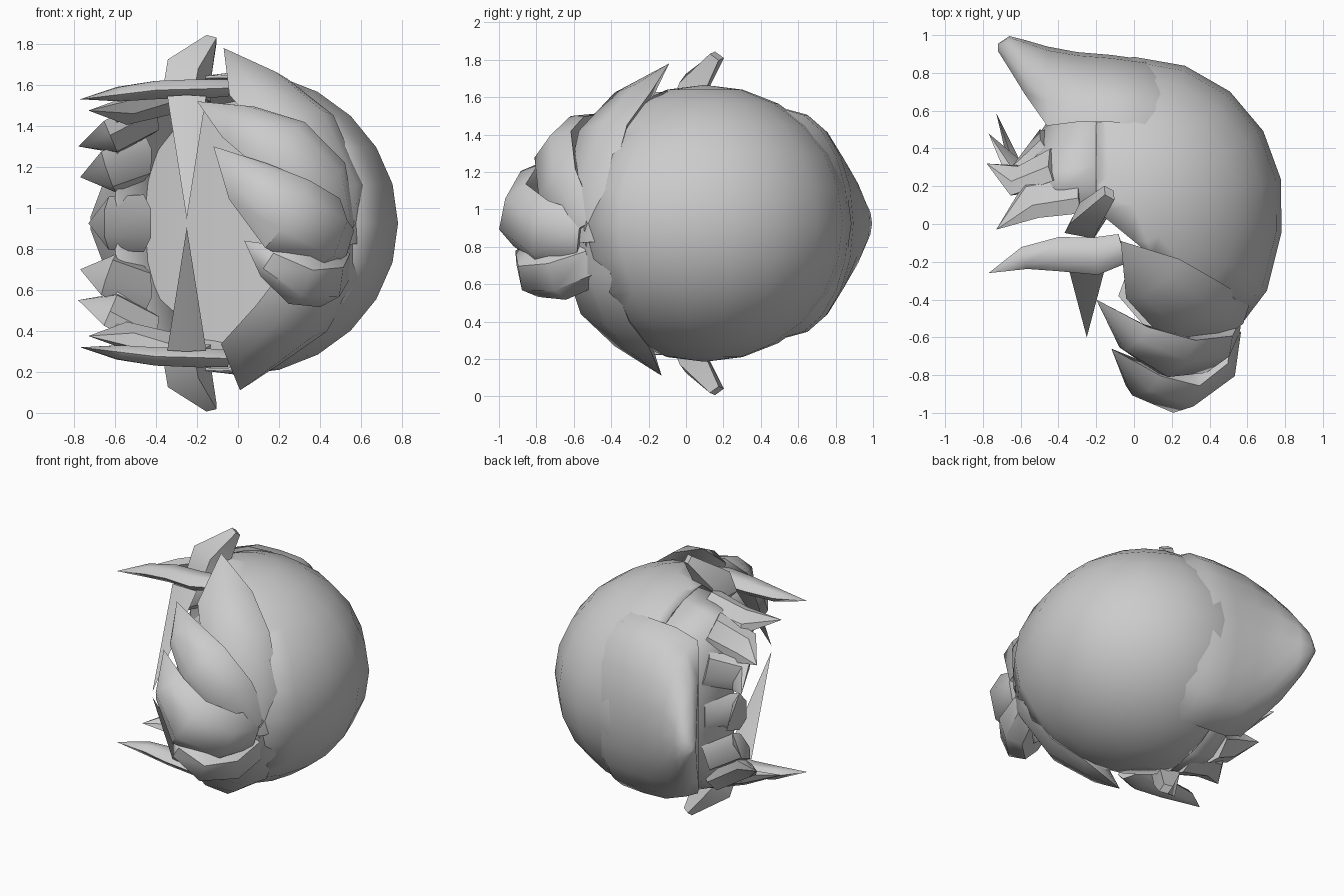
import bpy, bmesh, math
from mathutils import Vector

if "Cube" in bpy.data.objects:
    bpy.data.objects.remove(bpy.data.objects["Cube"])

ZC = 0.925                                   # mirror plane of the hair
C = Vector((0.0, 0.1, ZC))                   # skull centre
R = Vector((0.79, 0.785, 0.74))              # skull radii

mat = bpy.data.materials.new("hair_grey")
mat.diffuse_color = (0.6, 0.6, 0.6, 1)
mat.use_nodes = True
mat.node_tree.nodes["Principled BSDF"].inputs["Base Color"].default_value = mat.diffuse_color


def finish(name, bm, angle=50):
    bmesh.ops.recalc_face_normals(bm, faces=bm.faces)
    me = bpy.data.meshes.new(name)
    bm.to_mesh(me)
    bm.free()
    me.materials.append(mat)
    ob = bpy.data.objects.new(name, me)
    bpy.context.collection.objects.link(ob)
    bpy.ops.object.select_all(action='DESELECT')
    ob.select_set(True)
    bpy.context.view_layer.objects.active = ob
    bpy.ops.object.shade_smooth_by_angle(angle=math.radians(angle))
    return ob


def lock(name, pts, widths, thick, n=6, normal=None, angle=50):
    """Tapered hair lock along pts; width lies across the head surface."""
    bm = bmesh.new()
    P = [Vector(p) for p in pts]
    rings = []
    for i, p in enumerate(P):
        t = (P[min(i + 1, len(P) - 1)] - P[max(i - 1, 0)]).normalized()
        out = Vector(normal) if normal else p - C
        side = t.cross(out).normalized()
        out = side.cross(t).normalized()
        if widths[i] == 0:
            rings.append([bm.verts.new(p)])
            continue
        k = thick * (0.35 + 0.65 * widths[i] / max(widths))
        rings.append([bm.verts.new(p + side * widths[i] * math.cos(2 * math.pi * j / n)
                                   + out * k * math.sin(2 * math.pi * j / n))
                      for j in range(n)])
    for a, b in zip(rings, rings[1:]):
        for j in range(n):
            q = [a[j % len(a)], a[(j + 1) % n % len(a)],
                 b[(j + 1) % n % len(b)], b[j % len(b)]]
            bm.faces.new(list(dict.fromkeys(q)))
    for r in (rings[0], rings[-1]):
        if len(r) > 2:
            bm.faces.new(r)
    return finish(name, bm, angle)


def half_rings(name, sections, closed, n=10):
    """Loft of half-round sections (x, inner y, outer y, half width)."""
    bm = bmesh.new()
    rings = [[bm.verts.new((x, y0 + (y1 - y0) * math.cos(a), ZC + w * math.sin(a)))
              for a in (math.pi * (k / n - 0.5) for k in range(n + 1))]
             for x, y0, y1, w in sections]
    for a, b in zip(rings, rings[1:]):
        for j in range(n + 1 if closed else n):
            k = (j + 1) % (n + 1)
            bm.faces.new((a[j], a[k], b[k], b[j]))
    if closed:
        bm.faces.new(rings[-1])
    return finish(name, bm)


# Main cap: ellipsoid with a fuller brow, cut by the face plane and the neck plane
bm = bmesh.new()
bmesh.ops.create_uvsphere(bm, u_segments=18, v_segments=12, radius=1)
for v in bm.verts:
    v.co = Vector((v.co.x * R.x, v.co.y * R.y, v.co.z * R.z)) + C
    f = max(0, v.co.x) * max(0, -v.co.y)
    v.co += Vector((0.1, -0.3, 0)) * f
for co, no in (((-0.1, -0.01, ZC), (-0.55, -0.67, 0)), ((-0.2, 0, 0), (-1, 0, 0))):
    bmesh.ops.bisect_plane(bm, geom=bm.verts[:] + bm.edges[:] + bm.faces[:],
                           plane_co=co, plane_no=no, clear_outer=True)
cap = finish("hair_cap", bm)

# Neck band closing the cap inward below the skull
band = half_rings("neck_band", [(-0.2, 0.07, 0.855, 0.715), (-0.42, 0.14, 0.60, 0.63),
                                (-0.60, 0.13, 0.33, 0.52)], False)
for ob in (cap, band):
    sol = ob.modifiers.new("thickness", 'SOLIDIFY')
    sol.thickness = 0.015
    sol.offset = -1

# Back tail: flares out of the cap to a blunt point
half_rings("back_tail", [(0.30, 0.45, 0.74, 0.45), (0.06, 0.52, 0.87, 0.61),
                         (-0.12, 0.54, 0.895, 0.61), (-0.30, 0.54, 0.91, 0.60),
                         (-0.46, 0.52, 0.94, 0.54), (-0.58, 0.69, 0.975, 0.36),
                         (-0.66, 0.82, 0.995, 0.19), (-0.72, 0.915, 0.955, 0.03)], True)

# Fringe: overlapping locks sweeping from the crown over the brow
lock("fringe_upper_outer", [(0.47, -0.52, 0.82), (0.46, -0.53, 1.08), (0.30, -0.45, 1.40),
                            (0.10, -0.29, 1.59), (-0.07, -0.09, 1.78)],
     [0.16, 0.20, 0.22, 0.18, 0], 0.09)
lock("fringe_upper_inner", [(0.46, -0.56, 0.88), (0.40, -0.68, 1.12), (0.22, -0.70, 1.30),
                            (0.0, -0.60, 1.42), (-0.2, -0.4, 1.52)],
     [0.15, 0.18, 0.18, 0.12, 0], 0.09)
lock("fringe_centre", [(0.47, -0.56, 0.84), (0.43, -0.76, 0.87), (0.24, -0.89, 0.97),
                       (0.05, -0.83, 1.13), (-0.12, -0.66, 1.30)],
     [0.15, 0.19, 0.2, 0.13, 0], 0.11)
lock("fringe_lower_inner", [(0.46, -0.50, 0.72), (0.42, -0.68, 0.66), (0.30, -0.81, 0.66),
                            (0.16, -0.84, 0.74), (0.03, -0.76, 0.84)],
     [0.13, 0.15, 0.14, 0.09, 0], 0.11)
lock("fringe_lower_outer", [(0.47, -0.52, 1.0), (0.42, -0.53, 0.70), (0.26, -0.44, 0.46),
                            (0.08, -0.29, 0.30), (0.01, -0.13, 0.11)],
     [0.16, 0.21, 0.23, 0.19, 0], 0.09)

for s, tag in ((1, "left"), (-1, "right")):
    def m(x, y, d):
        return (x, y, ZC + s * d)

    # Long side lock in front of the ear
    lock("side_lock_" + tag, [m(-0.06, -0.13, 0.66), m(-0.2, -0.17, 0.655), m(-0.4, -0.16, 0.65),
                              m(-0.58, -0.18, 0.63), m(-0.77, -0.26, 0.605)],
         [0.08, 0.1, 0.09, 0.06, 0], 0.055, normal=(0, 0, s))
    # Flat pointed strand across the cheek
    lock("cheek_strand_" + tag, [m(-0.25, -0.24, 0.62), m(-0.25, -0.6, 0.02)],
         [0.095, 0], 0.012, n=4, normal=(0, -0.86, s * 0.5), angle=30)
    # Flicked tuft above the ear
    lock("ear_tuft_" + tag, [m(-0.25, 0.0, 0.62), m(-0.24, 0.04, 0.73), m(-0.13, 0.165, 0.895)],
         [0.13, 0.13, 0.035], 0.09, n=4, normal=(0.4, -1, 0), angle=30)
    # Neck tufts: start, middle, tip, half width, facing
    tufts = [((-0.28, 0.17, 0.62), (-0.54, 0.13, 0.55), (-0.73, -0.03, 0.55), 0.13, (0.45, 0.8)),
             ((-0.42, 0.32, 0.53), (-0.62, 0.23, 0.42), (-0.78, 0.32, 0.375), 0.13, (0.6, 0.6)),
             ((-0.46, 0.44, 0.32), (-0.63, 0.28, 0.25), (-0.77, 0.48, 0.225), 0.13, (0.85, 0.4))]
    for i, (a, b, c, w, (ny, nz)) in enumerate(tufts):
        lock(f"neck_tuft_{tag}_{i + 1}", [m(*a), m(*b), m(*c)], [w, w * 0.9, 0],
             0.06, normal=(0, ny, s * nz), angle=35)

# Middle neck tuft
lock("neck_tuft_middle", [(-0.46, 0.46, ZC), (-0.63, 0.30, ZC), (-0.73, 0.59, ZC)],
     [0.14, 0.13, 0], 0.06, normal=(0, 1, 0), angle=35)
